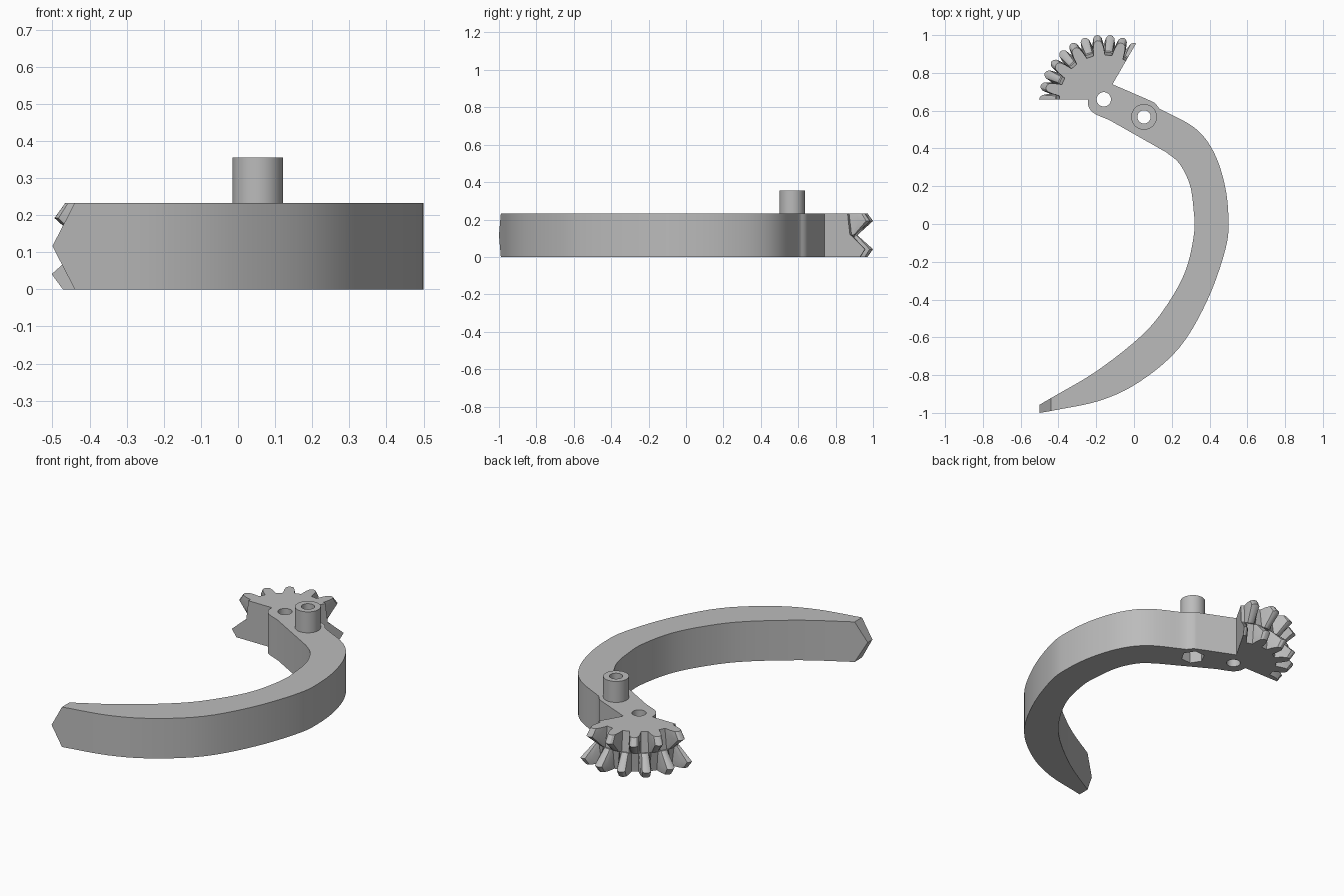
import bpy, bmesh, math
from mathutils import Vector

if "Cube" in bpy.data.objects:
    bpy.data.objects.remove(bpy.data.objects["Cube"])

H = 0.233                  # body thickness
MID = H / 2
PIVOT = Vector((-0.16, 0.66))
BOSS = Vector((0.053, 0.567))

grey = bpy.data.materials.new("light_grey")
grey.use_nodes = True
grey.diffuse_color = (0.5, 0.5, 0.5, 1)
grey.node_tree.nodes["Principled BSDF"].inputs["Base Color"].default_value = (0.5, 0.5, 0.5, 1)


def loft(name, rings):
    """Closed solid through rings of equal point count, with flat end caps."""
    bm = bmesh.new()
    loops = [[bm.verts.new(p) for p in ring] for ring in rings]
    n = len(loops[0])
    for a, b in zip(loops, loops[1:]):
        for i in range(n):
            j = (i + 1) % n
            bm.faces.new((a[i], a[j], b[j], b[i]))
    bm.faces.new(loops[0])
    bm.faces.new(loops[-1])
    bmesh.ops.recalc_face_normals(bm, faces=bm.faces)
    mesh = bpy.data.meshes.new(name)
    bm.to_mesh(mesh)
    bm.free()
    ob = bpy.data.objects.new(name, mesh)
    bpy.context.collection.objects.link(ob)
    mesh.materials.append(grey)
    return ob


def prism(name, centre, radius, z0, z1, sides=40, turn=0.0):
    angles = [turn + math.tau * i / sides for i in range(sides)]
    return loft(name, [[(centre.x + radius * math.cos(a), centre.y + radius * math.sin(a), z)
                        for a in angles] for z in (z0, z1)])


def spline(points, steps=5):
    """Smooth path through a few points."""
    p = [Vector(q) for q in points]
    p = [2 * p[0] - p[1]] + p + [2 * p[-1] - p[-2]]
    out = []
    for a, b, c, d in zip(p, p[1:], p[2:], p[3:]):
        for k in range(steps):
            t = k / steps
            out.append(b + 0.5 * t * (c - a + t * (2 * a - 5 * b + 4 * c - d
                                                  + t * (3 * (b - c) + d - a))))
    return out + [p[-2]]


# Curved arm with a wedge shaped tip
outer = spline([(0.135, 0.61), (0.32, 0.51), (0.42, 0.385), (0.48, 0.21), (0.5, 0.03),
                (0.485, -0.13), (0.39, -0.4), (0.24, -0.655), (0.03, -0.835),
                (-0.18, -0.935), (-0.44, -0.99)])
inner = spline([(-0.44, -0.922), (-0.2, -0.78), (0.03, -0.6), (0.16, -0.45), (0.27, -0.255),
                (0.318, -0.05), (0.315, 0.08), (0.295, 0.21), (0.24, 0.32), (0.17, 0.38)])
hub = spline([(-0.13, 0.55), (-0.21, 0.585), (-0.24, 0.62), (-0.245, 0.66)])
neck = spline([(-0.115, 0.74), (0.07, 0.66), (0.11, 0.64), (0.135, 0.61)])[:-1]
outline = neck + outer + inner + hub
tip = len(neck) + len(outer) - 1


def arm_ring(z, pointed=False):
    pts = [p.copy() for p in outline]
    if pointed:
        pts[tip] = Vector((-0.5, -1.0))
        pts[tip + 1] = Vector((-0.5, -0.957))
    return [(p.x, p.y, z) for p in pts]


arm = loft("curved_arm", [arm_ring(0), arm_ring(MID, True), arm_ring(H)])


# Two bevel gear sectors, mirrored and half a tooth apart
PITCH = 24
TOOTH = [(-7.5, 0), (-5.8, 0.5), (-4, 0.85), (-2, 0.97), (0, 1),
         (2, 0.97), (4, 0.85), (5.8, 0.5), (7.5, 0)]


def gear(name, first, flip):
    profile = []
    for k in range(6):
        profile += [(first + PITCH * k + a, f) for a, f in TOOTH]
    profile = [(a, f) for a, f in profile if 60 <= a <= 180]
    if profile[0][0] > 60:
        profile = [(60, 0)] + profile + [(180, 0)]
    rings = []
    for z, root, top in ((MID, 0.25, 0.257), (0.192, 0.24, 0.342), (H, 0.235, 0.312)):
        ring = [(PIVOT.x, PIVOT.y, H - z if flip else z)]
        for a, f in profile:
            r = root + f * (top - root)
            t = math.radians(a)
            ring.append((PIVOT.x + r * math.cos(t), PIVOT.y + r * math.sin(t), ring[0][2]))
        rings.append(ring)
    return loft(name, rings)


upper = gear("upper_gear_sector", 72, False)
lower = gear("lower_gear_sector", 60, True)

# Round boss standing on the arm
boss = prism("boss", BOSS, 0.068, H, 0.355)

# Pivot hole, boss hole and hexagonal nut recess
pivot_cut = prism("pivot_cutter", PIVOT, 0.038, -0.1, 0.5)
boss_cut = prism("boss_cutter", BOSS, 0.035, -0.1, 0.5)
nut_cut = prism("nut_cutter", BOSS, 0.065, -0.1, 0.09, 6, math.radians(3))
cutters = [pivot_cut, boss_cut, nut_cut]

for ob, cuts in ((arm, cutters), (upper, [pivot_cut]), (lower, [pivot_cut]), (boss, [boss_cut])):
    bpy.ops.object.select_all(action="DESELECT")
    ob.select_set(True)
    bpy.context.view_layer.objects.active = ob
    for c in cuts:
        mod = ob.modifiers.new("hole", "BOOLEAN")
        mod.operation = "DIFFERENCE"
        mod.solver = "EXACT"
        mod.object = c
        bpy.ops.object.modifier_apply(modifier=mod.name)
    bpy.ops.object.shade_smooth_by_angle(angle=math.radians(28))

for c in cutters:
    bpy.data.objects.remove(c)
